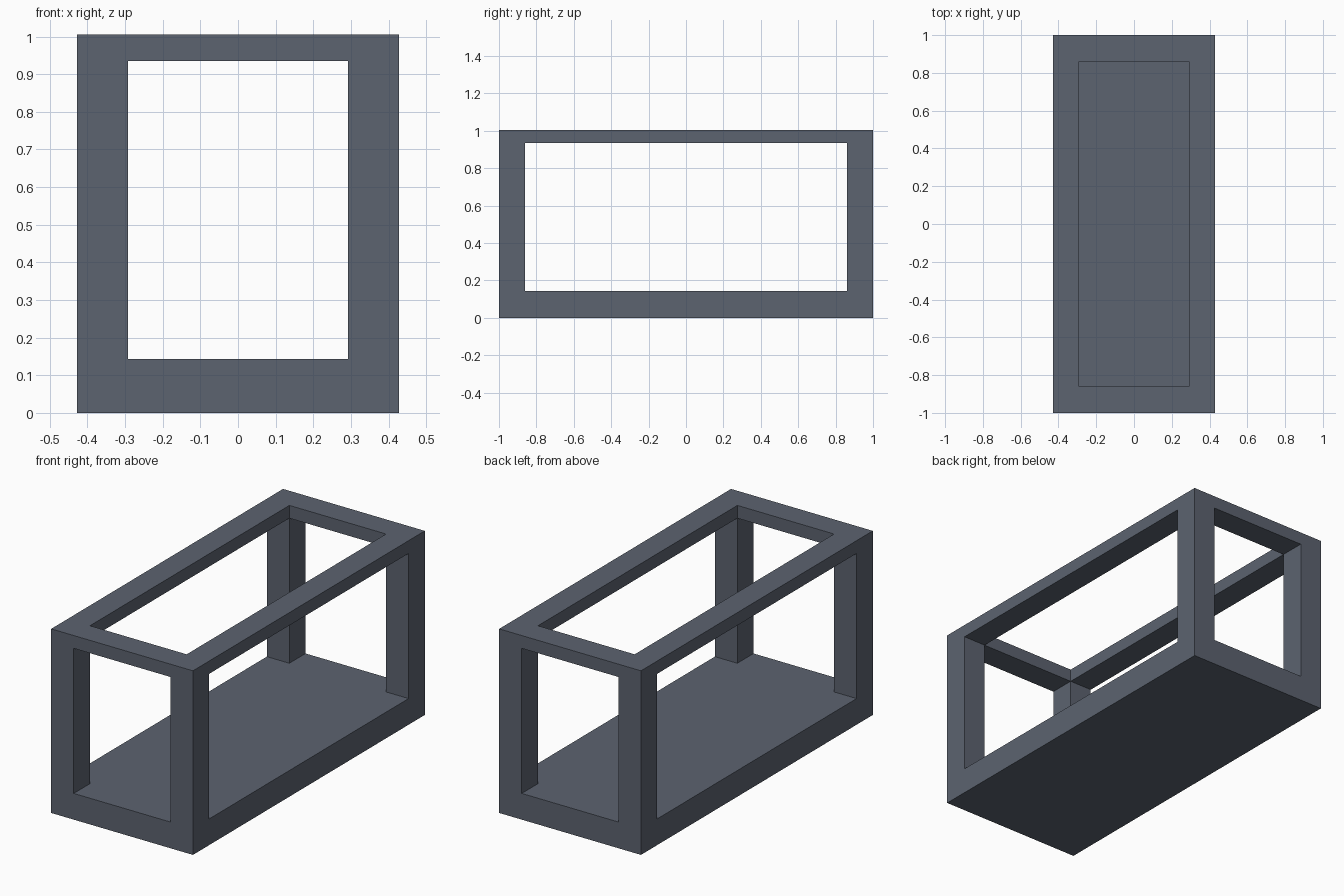
import bpy, bmesh

if "Cube" in bpy.data.objects:
    bpy.data.objects.remove(bpy.data.objects["Cube"])

# Grid lines that split the box into border and opening along each axis
X = [-0.428, -0.292, 0.292, 0.428]
Y = [-1.0, -0.86, 0.86, 1.0]
Z = [0.0, 0.143, 0.935, 1.005]


def is_solid(c):
    """Full floor slab, four corner posts, and a rectangular top rim."""
    if any(v < 0 or v > 2 for v in c):
        return False
    i, j, k = c
    if k == 0:
        return True
    if k == 1:
        return i != 1 and j != 1
    return i != 1 or j != 1


mat = bpy.data.materials.new("slate grey")
mat.diffuse_color = (0.107, 0.125, 0.162, 1)
mat.use_nodes = True
mat.node_tree.nodes["Principled BSDF"].inputs["Base Color"].default_value = mat.diffuse_color

# One seamless skin: a face wherever a solid cell meets an empty one
bm = bmesh.new()
verts = {}


def vert(p):
    if p not in verts:
        verts[p] = bm.verts.new((X[p[0]], Y[p[1]], Z[p[2]]))
    return verts[p]


cells = [(i, j, k) for i in range(3) for j in range(3) for k in range(3)]
for c in filter(is_solid, cells):
    for axis in range(3):
        a, b = (axis + 1) % 3, (axis + 2) % 3
        for side in (0, 1):
            n = list(c)
            n[axis] += 2 * side - 1
            if is_solid(n):
                continue
            ring = []
            for da, db in ((0, 0), (1, 0), (1, 1), (0, 1)):
                p = list(c)
                p[axis] += side
                p[a] += da
                p[b] += db
                ring.append(vert(tuple(p)))
            bm.faces.new(ring if side else ring[::-1])

mesh = bpy.data.meshes.new("open_box_frame")
bm.to_mesh(mesh)
bm.free()
mesh.materials.append(mat)
frame = bpy.data.objects.new("open_box_frame", mesh)
bpy.context.collection.objects.link(frame)
